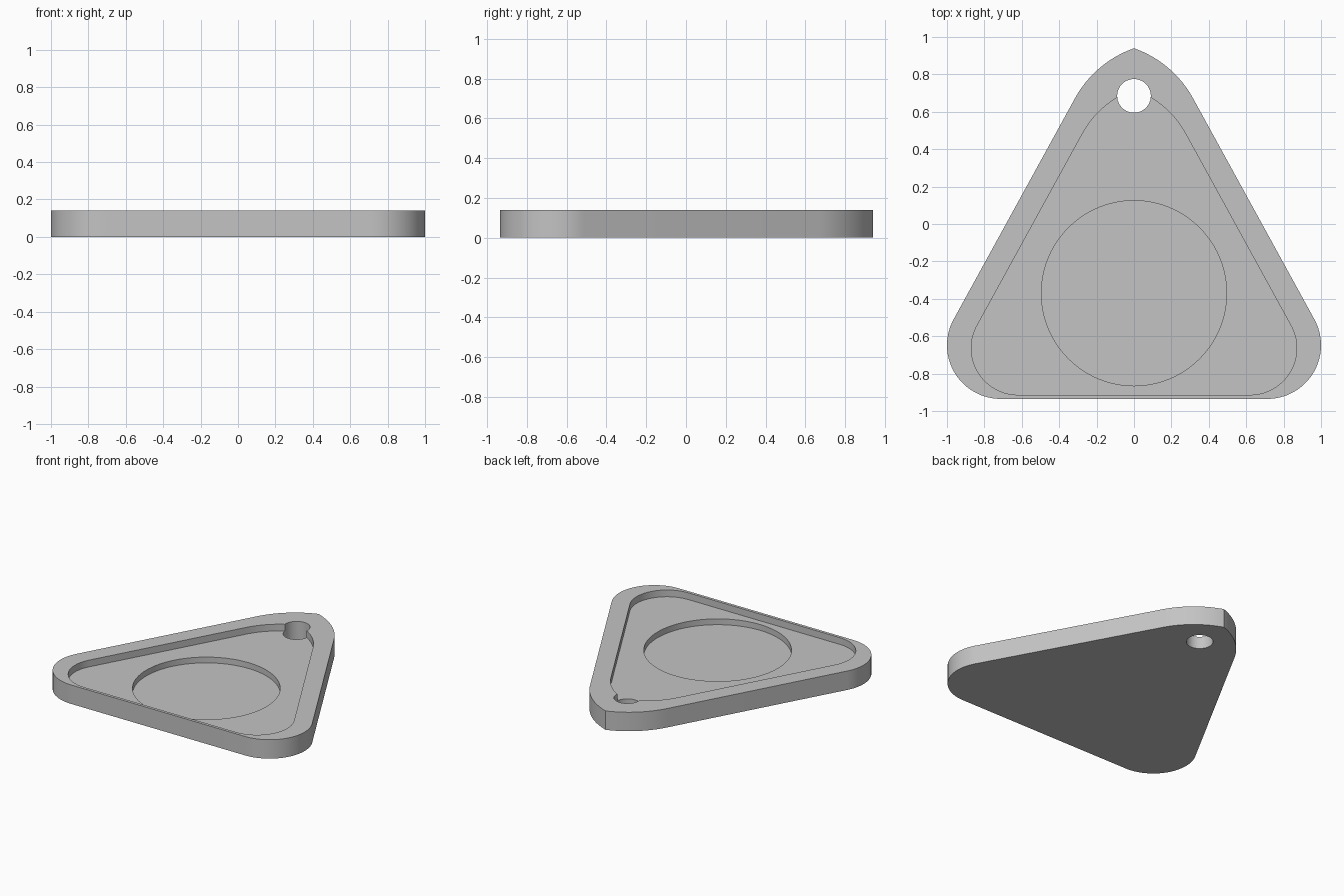
import bpy, bmesh, math
from mathutils import Vector

if "Cube" in bpy.data.objects:
    bpy.data.objects.remove(bpy.data.objects["Cube"], do_unlink=True)

HEIGHT = 0.14
POCKET_FLOOR = 0.09
DISC_FLOOR = 0.047

grey = bpy.data.materials.new("plain grey")
grey.use_nodes = True
colour = (0.55, 0.55, 0.55, 1)
grey.diffuse_color = colour
grey.node_tree.nodes["Principled BSDF"].inputs["Base Color"].default_value = colour


def arc(cx, cy, r, start, end, steps):
    """Points along an arc, angles in degrees."""
    angles = [math.radians(start + (end - start) * i / steps) for i in range(steps + 1)]
    return [Vector((cx + r * math.cos(a), cy + r * math.sin(a))) for a in angles]


def tag_outline(scale=1.0, shift=0.0):
    """Rounded triangle whose two top arcs meet in a point."""
    half = arc(0.713, -0.648, 0.287, -90, 28.5, 28)
    half += arc(-0.191, 0.394, 0.578, 28.5, 70.7, 16)
    half[-1].x = 0
    other = [Vector((-p.x, p.y)) for p in reversed(half[:-1])]
    return [p * scale + Vector((0, shift)) for p in half + other]


def prism(name, outline, bottom, top):
    """Closed solid from a flat outline."""
    bm = bmesh.new()
    face = bm.faces.new([bm.verts.new((p.x, p.y, bottom)) for p in outline])
    side = bmesh.ops.extrude_face_region(bm, geom=[face])["geom"]
    moved = [v for v in side if isinstance(v, bmesh.types.BMVert)]
    bmesh.ops.translate(bm, verts=moved, vec=(0, 0, top - bottom))
    bmesh.ops.recalc_face_normals(bm, faces=bm.faces)
    mesh = bpy.data.meshes.new(name)
    bm.to_mesh(mesh)
    bm.free()
    mesh.materials.append(grey)
    obj = bpy.data.objects.new(name, mesh)
    bpy.context.collection.objects.link(obj)
    return obj


# Tag body
body = prism("tag_body", tag_outline(), 0, HEIGHT)

# Triangular pocket, round recess and hanging hole
cutters = [
    prism("pocket_cutter", tag_outline(0.87, -0.1), POCKET_FLOOR, 0.3),
    prism("disc_recess_cutter", arc(0, -0.37, 0.495, 0, 360, 96)[:-1], DISC_FLOOR, 0.32),
    prism("hanging_hole_cutter", arc(0, 0.685, 0.09, 0, 360, 48)[:-1], -0.1, 0.34),
]
for cutter in cutters:
    cut = body.modifiers.new(cutter.name, "BOOLEAN")
    cut.operation = "DIFFERENCE"
    cut.solver = "EXACT"
    cut.object = cutter

# Apply the cuts and drop the helpers
bpy.ops.object.select_all(action="DESELECT")
body.select_set(True)
bpy.context.view_layer.objects.active = body
for cutter in cutters:
    bpy.ops.object.modifier_apply(modifier=cutter.name)
    bpy.data.objects.remove(cutter, do_unlink=True)

bpy.ops.object.shade_smooth_by_angle(angle=math.radians(30))
